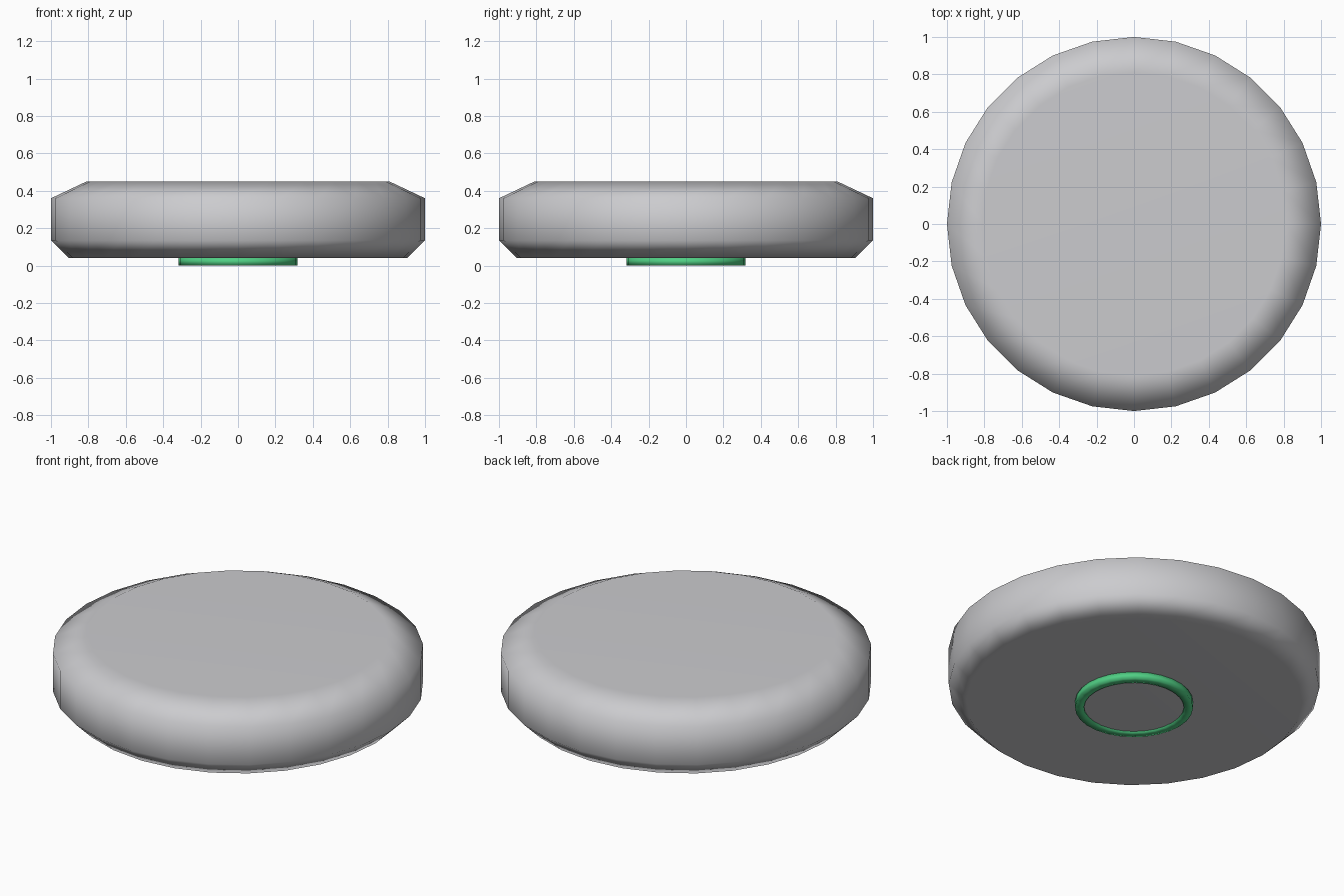
import bpy, bmesh, math

if "Cube" in bpy.data.objects:
    bpy.data.objects.remove(bpy.data.objects["Cube"])

SIDES = 28


def material(name, color):
    m = bpy.data.materials.new(name)
    m.diffuse_color = (*color, 1)
    m.use_nodes = True
    m.node_tree.nodes["Principled BSDF"].inputs["Base Color"].default_value = m.diffuse_color
    return m


def lathe(name, profile, mat, closed=False):
    """Turn an (r, z) profile, listed bottom to top on the outside, about z."""
    bm = bmesh.new()
    rings = [[bm.verts.new((r * math.cos(math.tau * i / SIDES),
                            r * math.sin(math.tau * i / SIDES), z))
              for i in range(SIDES)] for r, z in profile]
    pairs = list(zip(rings, rings[1:]))
    if closed:
        pairs.append((rings[-1], rings[0]))
    else:
        bm.faces.new(rings[0][::-1])
        bm.faces.new(rings[-1])
    for a, b in pairs:
        for i in range(SIDES):
            j = (i + 1) % SIDES
            bm.faces.new((a[i], a[j], b[j], b[i]))
    bmesh.ops.recalc_face_normals(bm, faces=bm.faces)
    for f in bm.faces:
        f.smooth = True
    mesh = bpy.data.meshes.new(name)
    bm.to_mesh(mesh)
    bm.free()
    mesh.materials.append(mat)
    ob = bpy.data.objects.new(name, mesh)
    bpy.context.collection.objects.link(ob)
    # keep the large flat faces flat while the rims blend softly
    ob.modifiers.new("soft_rims", 'WEIGHTED_NORMAL')
    return ob


grey = material("light grey", (0.60, 0.60, 0.62))
green = material("green", (0.08, 0.62, 0.23))

# Puck body with a wide upper chamfer and a smaller lower one
lathe("body", [(0.905, 0.04), (1.0, 0.135), (1.0, 0.36), (0.81, 0.45)], grey)

# Green ring on the underside
lathe("base_ring", [(0.27, 0.0), (0.318, 0.0), (0.318, 0.042), (0.27, 0.042)],
      green, closed=True)

# Grey disc filling the ring, slightly recessed
lathe("base_disc", [(0.271, 0.008), (0.271, 0.042)], grey)
